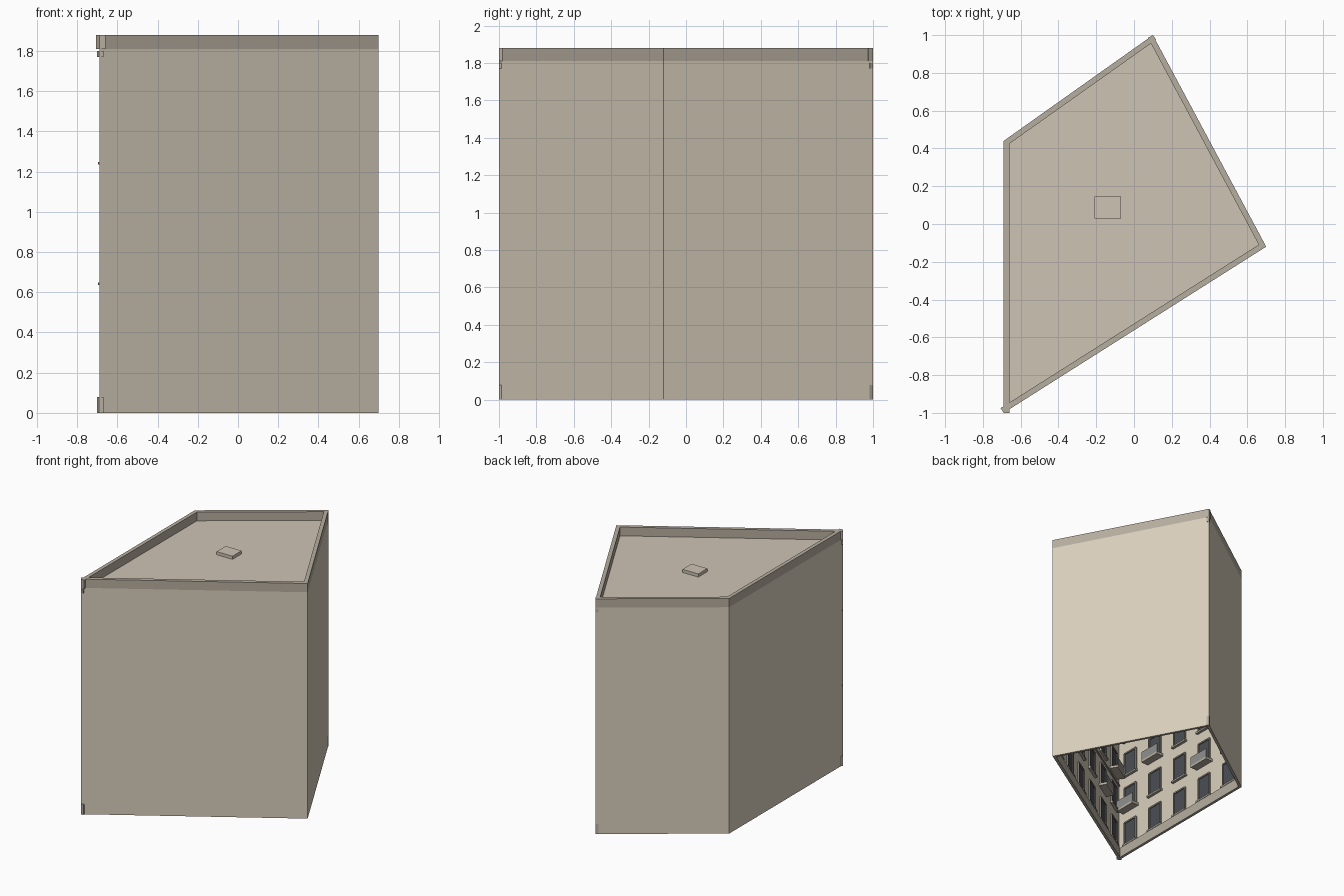
import bpy, bmesh
from mathutils import Vector

if "Cube" in bpy.data.objects:
    bpy.data.objects.remove(bpy.data.objects["Cube"])

FOOT = [Vector(p) for p in ((-0.69, -1.0), (0.70, -0.12), (0.10, 1.0), (-0.69, 0.44))]
ROOF_Z, TOP_Z, FLOOR_H, BASE = 1.81, 1.88, 0.30, 0.04


def material(name, rgb):
    m = bpy.data.materials.new(name)
    m.diffuse_color = (*rgb, 1)
    m.use_nodes = True
    m.node_tree.nodes["Principled BSDF"].inputs["Base Color"].default_value = m.diffuse_color
    return m


WALL = material("cream_plaster", (0.70, 0.63, 0.51))
TRIM = material("stone_trim", (0.47, 0.42, 0.35))
ROOF = material("roof_grey", (0.62, 0.55, 0.46))
GLASS = material("dark_glass", (0.07, 0.08, 0.09))
FRAME = material("window_frame", (0.30, 0.27, 0.23))
RAIL = material("balcony_rail", (0.28, 0.28, 0.27))


def finish(name, bm, mat):
    bmesh.ops.recalc_face_normals(bm, faces=bm.faces)
    me = bpy.data.meshes.new(name)
    bm.to_mesh(me)
    bm.free()
    me.materials.append(mat)
    ob = bpy.data.objects.new(name, me)
    bpy.context.collection.objects.link(ob)
    return ob


def add_box(bm, edge, u0, u1, d0, d1, z0, z1):
    """Box along a footprint edge: u along the edge, d into the plan."""
    a, b = edge
    t = (b - a).normalized()
    n = Vector((-t.y, t.x))
    ring = [a + t * u + n * d for u, d in ((u0, d0), (u1, d0), (u1, d1), (u0, d1))]
    lo = [bm.verts.new((p.x, p.y, z0)) for p in ring]
    hi = [bm.verts.new((p.x, p.y, z1)) for p in ring]
    bm.faces.new(lo[::-1])
    bm.faces.new(hi)
    for i in range(4):
        j = (i + 1) % 4
        bm.faces.new((lo[i], lo[j], hi[j], hi[i]))


edges = [(FOOT[i], FOOT[(i + 1) % 4]) for i in range(4)]

# Outer wall shell, open underneath
bm = bmesh.new()
for a, b in edges:
    bm.faces.new([bm.verts.new((p.x, p.y, z)) for p, z in
                  ((a, 0), (b, 0), (b, ROOF_Z), (a, ROOF_Z))])
bmesh.ops.remove_doubles(bm, verts=bm.verts, dist=1e-4)
finish("outer_walls", bm, WALL)

# Flat roof and hatch
bm = bmesh.new()
bm.faces.new([bm.verts.new((p.x, p.y, ROOF_Z)) for p in FOOT])
finish("flat_roof", bm, ROOF)
bm = bmesh.new()
add_box(bm, (Vector((-0.21, 0.03)), Vector((-0.07, 0.03))), 0, 0.14, 0, 0.115, ROOF_Z, ROOF_Z + 0.025)
finish("roof_hatch", bm, ROOF)

# Straight strips along every edge; their square ends cross at the sharp corner
for name, d0, d1, z0, z1, mat, sides in (
        ("parapet", 0, 0.03, ROOF_Z, TOP_Z, TRIM, edges),
        ("lower_cornice", 0.001, 0.02, 1.77, 1.80, TRIM, edges),
        ("plinth", 0.001, 0.022, 0.0, 0.08, TRIM, edges),
        ("string_course_low", 0.001, 0.01, 0.635, 0.648, TRIM, edges[:1]),
        ("string_course_high", 0.001, 0.01, 1.235, 1.248, TRIM, edges[:1])):
    bm = bmesh.new()
    for e in sides:
        add_box(bm, e, 0, (e[1] - e[0]).length, d0, d1, z0, z1)
    finish(name, bm, mat)

# Windows, sills and balconies on the inward-facing facades
glass, frame, sill, slab, rail = (bmesh.new() for _ in range(5))
W, H = 0.13, 0.19
for e in edges:
    length = (e[1] - e[0]).length
    bays = round(length / 0.288)
    step = length / bays
    for c in range(bays):
        u = (c + 0.5) * step
        l, r = u - W / 2, u + W / 2
        for k in range(6):
            z0 = BASE + k * FLOOR_H + 0.055
            z1 = z0 + H
            add_box(glass, e, l, r, 0.002, 0.006, z0, z1)
            for x in (l, r):
                add_box(frame, e, x - 0.006, x + 0.006, 0.002, 0.014, z0, z1)
            add_box(frame, e, l, r, 0.002, 0.014, z1 - 0.006, z1 + 0.006)
            if k and (c + k) % 3 == 2:
                add_box(slab, e, l - 0.025, r + 0.025, 0.002, 0.065, z0 - 0.02, z0)
                add_box(rail, e, l - 0.025, r + 0.025, 0.058, 0.064, z0, z0 + 0.07)
            else:
                add_box(sill, e, l - 0.015, r + 0.015, 0.002, 0.024, z0 - 0.014, z0)
finish("window_glass", glass, GLASS)
finish("window_frames", frame, FRAME)
finish("window_sills", sill, TRIM)
finish("balcony_slabs", slab, TRIM)
finish("balcony_railings", rail, RAIL)
